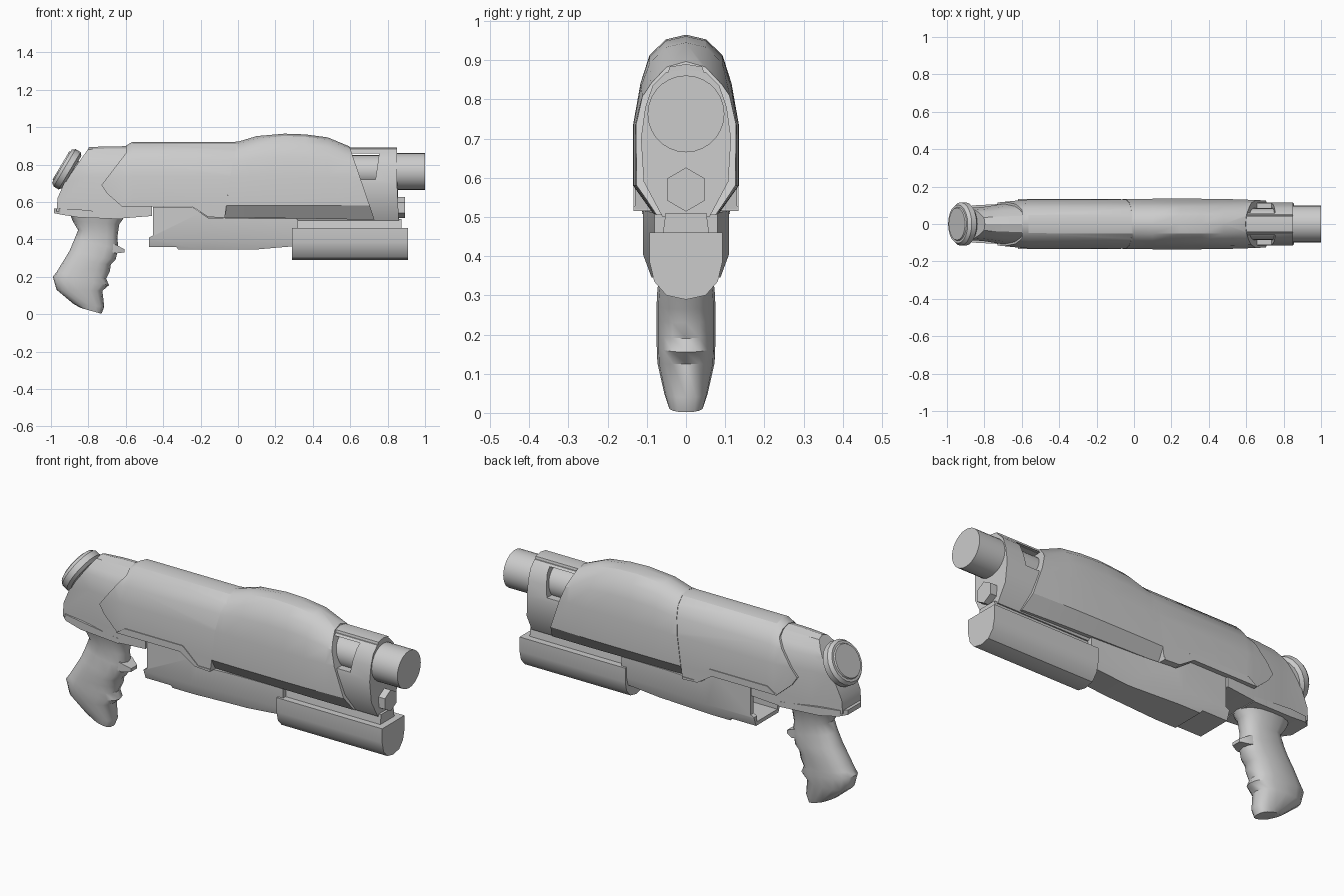
import bpy, bmesh, math
from mathutils import Vector


def build(name, rings, angle=30):
    """Skin a list of closed rings and cap both ends."""
    bm = bmesh.new()
    vs = [[bm.verts.new(p) for p in r] for r in rings]
    n = len(vs[0])
    for a, b in zip(vs, vs[1:]):
        for i in range(n):
            j = (i + 1) % n
            bm.faces.new((a[i], a[j], b[j], b[i]))
    bm.faces.new(vs[0][::-1])
    bm.faces.new(vs[-1])
    bmesh.ops.recalc_face_normals(bm, faces=bm.faces)
    me = bpy.data.meshes.new(name)
    bm.to_mesh(me)
    bm.free()
    ob = bpy.data.objects.new(name, me)
    bpy.context.collection.objects.link(ob)
    smooth(ob, angle)
    return ob


def smooth(ob, angle=30):
    bpy.ops.object.select_all(action='DESELECT')
    ob.select_set(True)
    bpy.context.view_layer.objects.active = ob
    bpy.ops.object.shade_smooth_by_angle(angle=math.radians(angle))


def prism(name, outline, w):
    """Side outline (x, z) extruded to y = -w..w."""
    return build(name, [[(x, y, z) for x, z in outline] for y in (-w, w)])


def ring(x, half):
    """Mirror a half section (y, z), running top to bottom, around y = 0."""
    left = [(x, -y, z) for y, z in reversed(half) if y > 1e-6]
    return [(x, y, z) for y, z in half] + left


def boolean(ob, cutter, op):
    m = ob.modifiers.new(op, 'BOOLEAN')
    m.operation, m.solver, m.object = op, 'EXACT', cutter
    bpy.context.view_layer.objects.active = ob
    bpy.ops.object.modifier_apply(modifier=m.name)
    bpy.data.objects.remove(cutter)
    smooth(ob)


def rod(name, a, b, radii, sides=28, turn=0.0):
    """Round part from a to b; radii is a list of (fraction, radius)."""
    a, b = Vector(a), Vector(b)
    d = (b - a).normalized()
    u = Vector((0, 1, 0))
    v = d.cross(u)
    ang = [turn + 2 * math.pi * i / sides for i in range(sides)]
    return build(name, [[a.lerp(b, f) + r * (math.cos(t) * u + math.sin(t) * v)
                         for t in ang] for f, r in radii])


def shell(x, w, t, chamfer=False):
    """Rounded-top shell section of half width w and top height t."""
    low = [(w, 0.58), (w * 0.55, 0.495)] if chamfer else [(w, 0.58), (w, 0.48)]
    return ring(x, [(0, t), (0.38 * w, t - 0.012), (0.69 * w, t - 0.052),
                    (0.86 * w, 0.42 * t + 0.436), (w, 0.735)] + low + [(0, low[1][1])])


# rear receiver
rear = build("rear_receiver", [shell(x, w, t) for x, w, t in (
    (-1.0, 0.075, 0.893), (-0.8, 0.092, 0.893), (-0.7, 0.108, 0.897), (-0.35, 0.12, 0.90))])
boolean(rear, prism("cutter", [
    (-0.97, 0.55), (-0.965, 0.62), (-0.93, 0.70), (-0.80, 0.885), (-0.79, 0.92), (-0.4, 0.92),
    (-0.4, 0.6), (-0.46, 0.575), (-0.46, 0.525), (-0.62, 0.512), (-0.83, 0.52)], 0.3), 'INTERSECT')

# middle shell
mid = build("middle_shell", [shell(x, w, t) for x, w, t in (
    (-0.8, 0.108, 0.90), (-0.6, 0.128, 0.90), (-0.565, 0.13, 0.921), (0.1, 0.131, 0.921))])
boolean(mid, prism("cutter", [
    (-0.73, 0.69), (-0.60, 0.86), (-0.60, 0.96), (-0.01, 0.96), (-0.015, 0.88), (-0.04, 0.75),
    (-0.07, 0.52), (-0.14, 0.52), (-0.23, 0.59), (-0.57, 0.59), (-0.62, 0.575),
    (-0.70, 0.645)], 0.3), 'INTERSECT')

# stepped rim along the bottom of the middle shell
prism("lower_rim", [(-0.62, 0.575), (-0.57, 0.61), (-0.23, 0.61), (-0.14, 0.528), (-0.07, 0.528),
                    (-0.07, 0.515), (-0.16, 0.52), (-0.245, 0.575)], 0.1345)

# bulged front shell
front = build("front_shell", [shell(x, w, t, True) for x, w, t in (
    (-0.15, 0.132, 0.922), (0.0, 0.134, 0.922), (0.1, 0.135, 0.952), (0.25, 0.135, 0.965),
    (0.36, 0.135, 0.961), (0.48, 0.134, 0.945), (0.6, 0.13, 0.895), (0.8, 0.122, 0.86))])
boolean(front, prism("cutter", [
    (-0.01, 1.0), (-0.015, 0.88), (-0.04, 0.75), (-0.07, 0.518), (0.73, 0.505),
    (0.595, 0.90), (0.57, 1.0)], 0.3), 'INTERSECT')

# nose with side windows
nose_half = [(0, 0.875), (0.05, 0.87), (0.085, 0.835), (0.104, 0.78), (0.115, 0.70),
             (0.108, 0.59), (0.06, 0.5), (0, 0.5)]
nose = build("nose", [ring(-0.2, nose_half), ring(0.5, nose_half),
                      [(0.85 + 0.05 * max(0, 0.7 - p[2]), p[1], p[2]) for p in ring(0, nose_half)]])
boolean(nose, prism("cutter", [(0.56, 0.86), (0.755, 0.86), (0.735, 0.72), (0.56, 0.72)], 0.3),
        'DIFFERENCE')
build("top_rib", [ring(x, [(0, 0.89), (0.042, 0.883), (0.048, 0.858), (0, 0.858)])
                  for x in (0.5, 0.85)])

# barrels
rod("barrel_core", (0.4, 0, 0.765), (0.84, 0, 0.765), [(0, 0.085), (1, 0.085)])
rod("barrel", (0.8, 0, 0.763), (1.0, 0, 0.763), [(0, 0.098), (1, 0.098)])
rod("small_barrel", (0.8, 0, 0.57), (0.893, 0, 0.57), [(0, 0.056), (1, 0.056)], 6, math.pi / 6)

# underbarrel tube and its bracket
tube = [(0, 0.46), (0.093, 0.46), (0.093, 0.385), (0.081, 0.335), (0.05, 0.30), (0, 0.289)]
build("underbarrel_tube", [ring(x, tube) for x in (0.29, 0.908)])
build("tube_bracket", [ring(x, [(0, 0.51), (0.052, 0.51), (0.06, 0.45), (0, 0.45)])
                       for x in (-0.1, 0.873)])

# fore grip, open at the rear
pump = build("fore_grip", [ring(x, [(0, 0.6), (w, 0.6), (w, 0.405), (0.78 * w, 0.34), (0, 0.34)])
                           for x, w in ((-0.5, 0.11), (-0.2, 0.11), (0.05, 0.09), (0.33, 0.08))])
boolean(pump, prism("cutter", [
    (-0.455, 0.574), (-0.245, 0.574), (-0.16, 0.515), (0.32, 0.51), (0.32, 0.365), (0.1, 0.346),
    (-0.32, 0.346), (-0.33, 0.36), (-0.475, 0.36), (-0.475, 0.41), (-0.455, 0.42)], 0.3), 'INTERSECT')
boolean(pump, prism("cutter", [(-0.6, 0.55), (-0.36, 0.55), (-0.30, 0.38), (-0.6, 0.38)], 0.085),
        'DIFFERENCE')

# pistol grip: each station is back x, back z, front x, front z, half width
grip = []
for bx, bz, fx, fz, w in (
        (-0.90, 0.54, -0.60, 0.53, 0.088), (-0.885, 0.50, -0.635, 0.48, 0.074),
        (-0.855, 0.45, -0.645, 0.41, 0.062), (-0.875, 0.40, -0.64, 0.35, 0.064),
        (-0.90, 0.34, -0.655, 0.29, 0.073), (-0.93, 0.29, -0.68, 0.265, 0.075),
        (-0.955, 0.25, -0.685, 0.23, 0.075), (-0.97, 0.225, -0.705, 0.19, 0.075),
        (-0.99, 0.20, -0.69, 0.155, 0.075), (-0.97, 0.13, -0.725, 0.125, 0.073),
        (-0.88, 0.055, -0.715, 0.04, 0.055), (-0.84, 0.033, -0.73, 0.002, 0.045)):
    r = []
    for i in range(16):
        c, s = math.cos(i * math.pi / 8), math.sin(i * math.pi / 8)
        c = math.copysign(abs(c) ** 0.8, c)
        s = math.copysign(abs(s) ** 0.8, s)
        r.append(((bx + fx) / 2 + c * (fx - bx) / 2, w * s, (bz + fz) / 2 + c * (fz - bz) / 2))
    grip.append(r)
build("pistol_grip", grip, 40)
build("finger_spur", [[(x, y, z) for y, z in ((-w, a), (w, a), (w, b), (-w, b))] for x, w, a, b in (
    (-0.72, 0.055, 0.34, 0.39), (-0.65, 0.045, 0.325, 0.37), (-0.607, 0.025, 0.33, 0.347))])

# flange between receiver and grip
build("grip_flange", [ring(x, [(0, t), (w, t), (w, b), (0, b)]) for x, w, t, b in (
    (-0.985, 0.055, 0.565, 0.54), (-0.95, 0.085, 0.565, 0.533), (-0.85, 0.10, 0.56, 0.517),
    (-0.62, 0.112, 0.535, 0.508))])

# tilted rear knob on a short stem
c, d = Vector((-0.918, 0, 0.777)), Vector((-0.86, 0, 0.51))
rod("rear_knob", c - d * 0.034, c + d * 0.034,
    [(0, 0.10), (0.2, 0.116), (0.65, 0.116), (0.9, 0.103), (0.901, 0.09), (1, 0.086)], 20)
rod("knob_stem", c - d * 0.12, c, [(0, 0.07), (1, 0.07)], 20)
